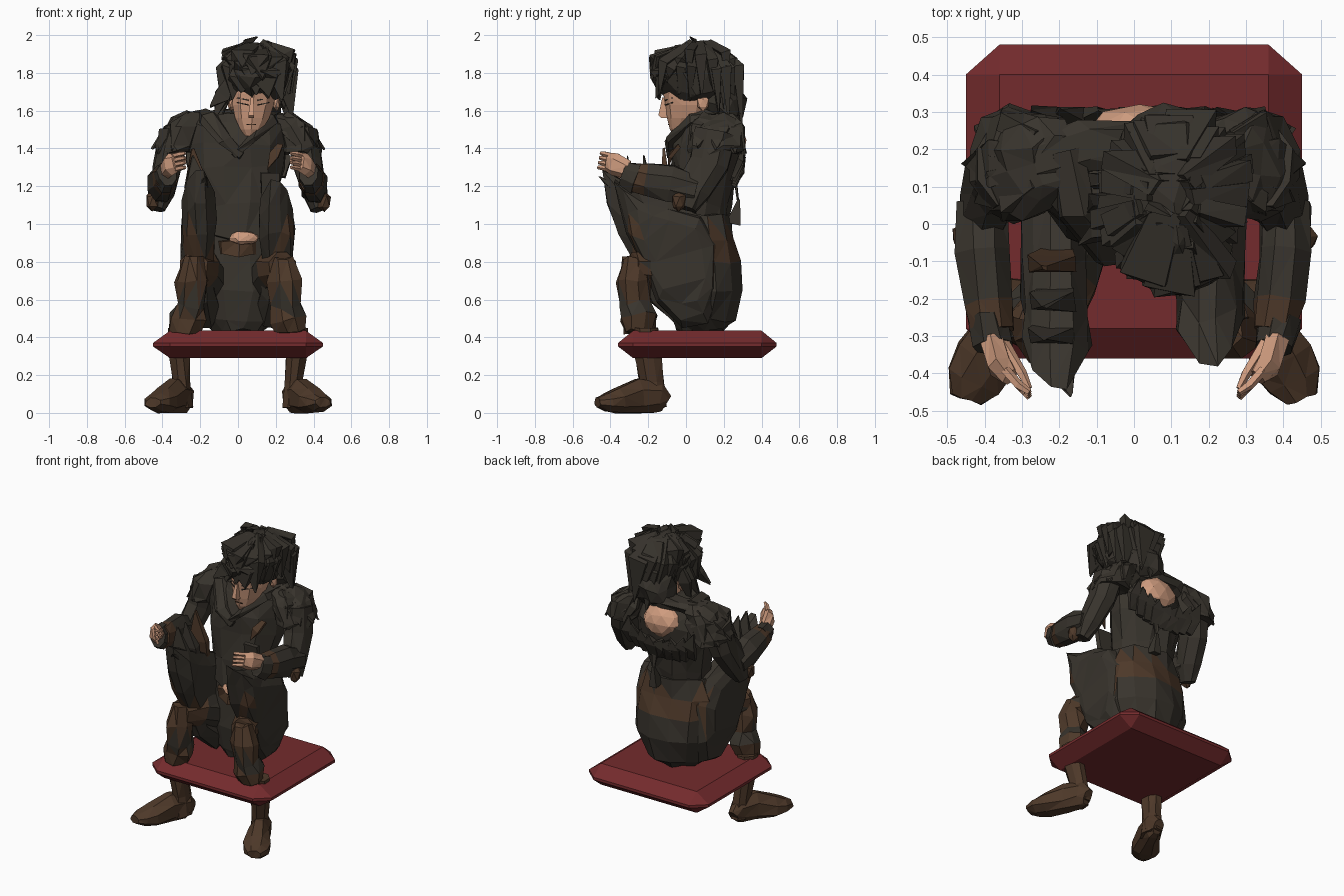
import bpy, bmesh, math, random
from mathutils import Vector

random.seed(4)
if "Cube" in bpy.data.objects:
    bpy.data.objects.remove(bpy.data.objects["Cube"])


def material(name, *rgb):
    mat = bpy.data.materials.new(name)
    mat.use_nodes = True
    mat.diffuse_color = (*rgb, 1)
    shader = next(n for n in mat.node_tree.nodes if n.type == "BSDF_PRINCIPLED")
    shader.inputs["Base Color"].default_value = (*rgb, 1)
    return mat


CLOTH = material("dark_cloth", .04, .034, .026)
HAIR = material("dark_hair", .036, .031, .024)
BROWN = material("brown_leather", .075, .04, .022)
SKIN = material("skin", .62, .33, .21)
RED = material("cushion_red", .175, .024, .026)


def finish(name, bm, mat, jitter=0):
    for v in bm.verts:
        v.co += Vector([random.uniform(-jitter, jitter) for _ in range(3)])
    bmesh.ops.recalc_face_normals(bm, faces=bm.faces)
    bmesh.ops.triangulate(bm, faces=bm.faces)
    mesh = bpy.data.meshes.new(name)
    bm.to_mesh(mesh)
    bm.free()
    mesh.materials.append(mat)
    obj = bpy.data.objects.new(name, mesh)
    bpy.context.collection.objects.link(obj)
    return obj


def paint(obj, mat, rule):
    obj.data.materials.append(mat)
    for face in obj.data.polygons:
        if rule(face.center):
            face.material_index = len(obj.data.materials) - 1


def tube(name, path, mat, sides=8, jitter=0, side=1, level=False, floor=None):
    """Loft through (x, y, z, half width, half depth) sections."""
    points = [Vector((p[0] * side, p[1], p[2])) for p in path]
    run = points[-1] - points[0]
    upright = level or abs(run.z) > run.length * .75
    ref = Vector((0, 1, 0)) if upright else Vector((0, 0, 1))
    bm = bmesh.new()
    rings = []
    for i, p in enumerate(points):
        t = points[min(i + 1, len(points) - 1)] - points[max(i - 1, 0)]
        t = Vector((0, 0, 1)) if level else t.normalized()
        across = t.cross(ref).normalized()
        other = across.cross(t)
        ring = []
        for k in range(sides):
            a = math.tau * (k + .5) / sides
            co = p + across * math.cos(a) * path[i][3] + other * math.sin(a) * path[i][4]
            if floor is not None:
                co.z = max(co.z, floor)
            ring.append(bm.verts.new(co))
        rings.append(ring)
    for low, high in zip(rings, rings[1:]):
        for k in range(sides):
            n = (k + 1) % sides
            bm.faces.new((low[k], low[n], high[n], high[k]))
    bm.faces.new(rings[0])
    bm.faces.new(rings[-1])
    return finish(name, bm, mat, jitter)


def blob(name, centre, radii, mat, jitter=0, detail=2):
    bm = bmesh.new()
    bmesh.ops.create_icosphere(bm, subdivisions=detail, radius=1)
    for v in bm.verts:
        v.co = Vector(c + r * u for c, r, u in zip(centre, radii, v.co))
    return finish(name, bm, mat, jitter)


def lock(name, base, bend, tip, width, mat=HAIR):
    tube(name, [(*base, width * .6, width * .3), (*bend, width, width * .4),
                (*tip, .004, .004)], mat, 4, .006)


# Cushion with chamfered rim corners
bm = bmesh.new()
rim = [(.45, .34), (.36, .42), (-.36, .42), (-.45, .34)]
rim += [(-x, -y) for x, y in rim]
middle = [[bm.verts.new((x, y + .06, z)) for x, y in rim] for z in (.352, .37)]
plates = []
for z in (.29, .435):
    plates.append([bm.verts.new((x, y + .06, z)) for x, y in
                   ((.36, .34), (-.36, .34), (-.36, -.34), (.36, -.34))])
    bm.faces.new(plates[-1])
for ring, plate in zip(middle, plates):
    for k in range(4):
        a, b, c = ring[2 * k], ring[2 * k + 1], ring[(2 * k + 2) % 8]
        bm.faces.new((a, b, plate[k]))
        bm.faces.new((b, c, plate[(k + 1) % 4], plate[k]))
for k in range(8):
    n = (k + 1) % 8
    bm.faces.new((middle[0][k], middle[0][n], middle[1][n], middle[1][k]))
finish("cushion", bm, RED)

# Seated robe, torso and belt
robe = tube("robe_seat", [(0, .07, .44, .13, .12), (0, .09, .49, .2, .17), (0, .1, .65, .27, .2),
                          (0, .1, .8, .28, .19), (0, .09, .92, .27, .17), (0, .08, 1.05, .22, .16)],
            CLOTH, 12, .01, level=True)
paint(robe, BROWN, lambda c: c.y > .12 and .79 < c.z < .97)
tube("belt", [(0, .05, .83, .14, .17), (0, .05, .91, .14, .17)], BROWN, 10, .012, level=True)
blob("belly", (.03, -.1, .925), (.08, .04, .036), SKIN, .004)
tube("torso", [(0, .05, .93, .18, .16), (0, .07, 1.1, .2, .17), (0, .1, 1.3, .25, .18),
               (0, .11, 1.42, .26, .18), (0, .1, 1.53, .25, .13), (0, .12, 1.58, .17, .1)],
     CLOTH, 12, .014, level=True)
blob("bare_upper_back", (.01, .2, 1.44), (.15, .125, .12), SKIN, .006)
tube("neck_scarf", [(-.25, .16, 1.54, .07, .05), (-.12, .2, 1.57, .07, .05), (.03, .22, 1.57, .07, .05),
                    (.25, .16, 1.54, .07, .05)], CLOTH, 7, .016)
for k in range(9):
    x = (k - 4) * .055
    lock("back_ruffle", (x, .25, 1.2 + x * x), (x * 1.05, .29, 1.29 + x * x),
         (x * 1.1 + random.uniform(-.04, .04), .31, 1.35 + x * x * 2), .065, CLOTH)
lock("back_strap", (.05, .27, 1.36), (.05, .26, 1.26), (.05, .28, 1.1), .035, CLOTH)
tube("strap_end", [(.05, .28, 1.13, .012, .01), (.05, .25, 1, .04, .055)], CLOTH, 4)
tube("pocket_flap", [(.17, -.08, 1.12, .06, .02), (.17, -.1, 1.27, .07, .02)], CLOTH, 4, .004)
lock("chest_strap", (.22, -.04, 1.42), (.19, -.08, 1.36), (.16, -.09, 1.29), .035, BROWN)

# Paired parts
for side, word in ((-1, "right_"), (1, "left_")):
    def limb(name, path, mat, sides=8, jitter=.006, **options):
        return tube(word + name, path, mat, sides, jitter, side, **options)

    # Shoulder mantle, its ragged folds and the collar
    limb("mantle", [(.33, .16, 1.38, .11, .15), (.33, .16, 1.42, .115, .16),
                    (.29, .16, 1.51, .115, .15), (.25, .17, 1.56, .1, .12),
                    (.21, .17, 1.59, .07, .07)], CLOTH, 10, .014, level=True)
    for k in range(6):
        a = (k - 2) * .7
        c, s = math.cos(a), math.sin(a)
        lock(word + "mantle_fold", (side * (.24 + c * .03), .17 + s * .06, 1.56),
             (side * (.29 + c * .08), .165 + s * .11, 1.495),
             (side * (.33 + c * .125), .16 + s * .15, 1.38 + random.uniform(-.02, .03)), .09, CLOTH)
    limb("collar", [(.18, .2, 1.57, .05, .04), (.15, .04, 1.56, .06, .04),
                    (.06, -.06, 1.44, .06, .025), (-.02, -.075, 1.36, .03, .02)], CLOTH, 6, .01)

    # Arm, elbow guard, cuff and hand
    limb("upper_arm", [(.34, .16, 1.48, .09, .12), (.37, .12, 1.32, .08, .11),
                       (.4, .04, 1.18, .07, .1), (.425, .01, 1.08, .04, .05)], CLOTH)
    blob(word + "elbow_guard", (side * .455, -.035, 1.12), (.035, .04, .06), BROWN, .006, 1)
    arm = limb("forearm", [(.405, .05, 1.18, .07, .08), (.405, -.08, 1.215, .075, .105),
                           (.39, -.21, 1.235, .07, .09), (.375, -.29, 1.25, .06, .075)], CLOTH)
    paint(arm, BROWN, lambda c: c.y < -.21)
    limb("cuff", [(.39, -.26, 1.24, .06, .085), (.375, -.33, 1.265, .055, .065)], CLOTH)
    limb("palm", [(.38, -.31, 1.285, .035, .05), (.36, -.38, 1.315, .035, .06),
                  (.33, -.41, 1.325, .025, .05)], SKIN, 6, .003)
    for k in range(4):
        z = 1.285 + k * .025
        limb("finger", [(.345, -.39, z, .014, .015), (.31, -.43, z + .01, .013, .014),
                        (.28, -.465 + k * .005, z + .015, .009, .01)], SKIN, 5, 0)
    limb("thumb", [(.35, -.32, 1.29, .018, .02), (.3, -.4, 1.33, .014, .014),
                   (.28, -.44, 1.34, .008, .008)], SKIN, 5, 0)

    # Coat panel draped over the thigh
    reach, peak = (1, 1.28) if side < 0 else (.86, 1.23)
    outline = [(-.44, peak), (-.41, 1.1), (-.36, .95), (-.27, .8), (-.18, .58), (-.03, .45),
               (.13, .48), (.2, .65), (.19, .9), (.1, 1.05), (-.12, 1.12), (-.3, peak - .07)]
    bm = bmesh.new()
    layers = []
    for x, shrink in ((.12, .75), (.17, 1), (.22, 1), (.27, .88), (.295, .65)):
        layers.append([bm.verts.new((side * (x + max(0, .6 - z) * -.2),
                                     (-.05 + (y + .05) * shrink) * reach,
                                     .82 + (z - .82) * shrink)) for y, z in outline])
    for a, b in zip(layers, layers[1:]):
        for k in range(len(outline)):
            n = (k + 1) % len(outline)
            bm.faces.new((a[k], a[n], b[n], b[k]))
    bm.faces.new(layers[0])
    bm.faces.new(layers[-1])
    panel = finish(word + "coat_panel", bm, CLOTH, .01)
    paint(panel, BROWN, lambda c: c.y < -.25 and c.z < (1 if abs(c.x) > .23 else .87)
          or c.y > .14 and c.z > .8)

    # Thigh, baggy shin, boot and foot
    thigh = limb("thigh", [(.13, .06, .68, .1, .12), (.18, -.15, .76, .09, .11),
                           (.235, -.28, .77, .08, .09)], CLOTH)
    paint(thigh, BROWN, lambda c: c.y < -.18)
    shin = limb("shin", [(.28, -.25, .425, .08, .08), (.27, -.25, .5, .1, .095), (.25, -.27, .57, .08, .075),
                         (.245, -.28, .7, .09, .085), (.24, -.27, .82, .06, .06)], BROWN, 8, .014)
    paint(shin, CLOTH, lambda c: .53 < c.z < .62)
    limb("boot_shaft", [(.29, -.18, .03, .055, .08), (.295, -.18, .16, .05, .07),
                        (.31, -.2, .3, .06, .075), (.31, -.22, .45, .065, .075)], BROWN, 8, .005, level=True)
    limb("foot", [(.285, -.105, .05, .035, .05), (.29, -.15, .08, .06, .09), (.335, -.25, .08, .07, .11),
                  (.395, -.36, .06, .09, .075), (.43, -.42, .055, .08, .05),
                  (.45, -.47, .055, .045, .025)], BROWN, 8, .004, floor=0)

# Torn cloth points beside the right knee
for y, z, mat in ((-.31, 1.36, CLOTH), (-.22, 1.36, CLOTH), (-.12, 1.4, BROWN)):
    lock("cloth_point", (-.2, y + .04, 1.05), (-.22, y + .01, 1.2), (-.24, y, z), .085, mat)
lock("front_cloth_point", (-.2, -.3, 1.1), (-.19, -.4, 1.2), (-.17, -.46, 1.25), .05, CLOTH)

# Neck and face
tube("neck", [(.03, .14, 1.45, .08, .08), (.07, .1, 1.64, .08, .09)], SKIN, 8)
tube("face", [(.065, -.04, 1.465, .028, .025), (.07, -.02, 1.5, .06, .065), (.075, .01, 1.56, .095, .11),
              (.08, .02, 1.63, .115, .13), (.085, .03, 1.69, .12, .15), (.09, .04, 1.78, .11, .14)],
     SKIN, 10, level=True)
tube("nose", [(.07, -.11, 1.56, .022, .028), (.07, -.125, 1.575, .022, .03),
              (.075, -.115, 1.67, .01, .015)], SKIN, 4, level=True)
tube("mouth", [(.045, -.092, 1.527, .004, .004), (.095, -.092, 1.527, .004, .004)], BROWN, 4)
for s in (-1, 1):
    blob("ear", (.085 + s * .12, .09, 1.64), (.02, .035, .045), SKIN, detail=1)
    for name, z in (("eyebrow", 1.66), ("eye", 1.635)):
        tube(name, [(.08 + s * .025, -.11, z - .005, .004, .004),
                    (.08 + s * .085, -.072, z + .008, .004, .004)], HAIR, 4)

# Hair mass and swept, layered locks
blob("hair_cap", (.1, .06, 1.79), (.165, .24, .175), HAIR, .018)
blob("hair_back", (.09, .2, 1.65), (.14, .11, .15), HAIR, .018)
for layer in range(3):
    for k in range(14):
        a = math.tau * (k + layer / 3) / 14 + random.uniform(-.15, .15)
        c, s = math.cos(a), math.sin(a)
        sweep = random.uniform(-.04, .06)
        out = random.uniform(.82, .98)
        root = random.uniform(.15, .5)
        low = (1.68 if s < -.3 else 1.62 - .12 * max(s, 0)) + layer * .07 + random.uniform(-.03, .04)
        lock("hair_lock", (.1 + c * .17 * root, .07 + s * .24 * root, 1.95 - root * .07),
             (.1 + c * .16 * out + sweep / 2, .06 + s * .23 * out, 1.8 + layer * .03 + random.uniform(-.04, .04)),
             (.1 + c * .17 * out + sweep, .06 + s * .25 * out, low), .095)
lock("crown_tuft", (.06, .06, 1.93), (.05, .05, 1.96), (.1, .02, 1.995), .03)
for y, z in ((-.02, 1.58), (.06, 1.53), (.12, 1.5)):
    lock("side_lock", (-.03, y, 1.78), (-.08, y, 1.68), (-.14 + y * .3, y - .03, z + .04), .055)
